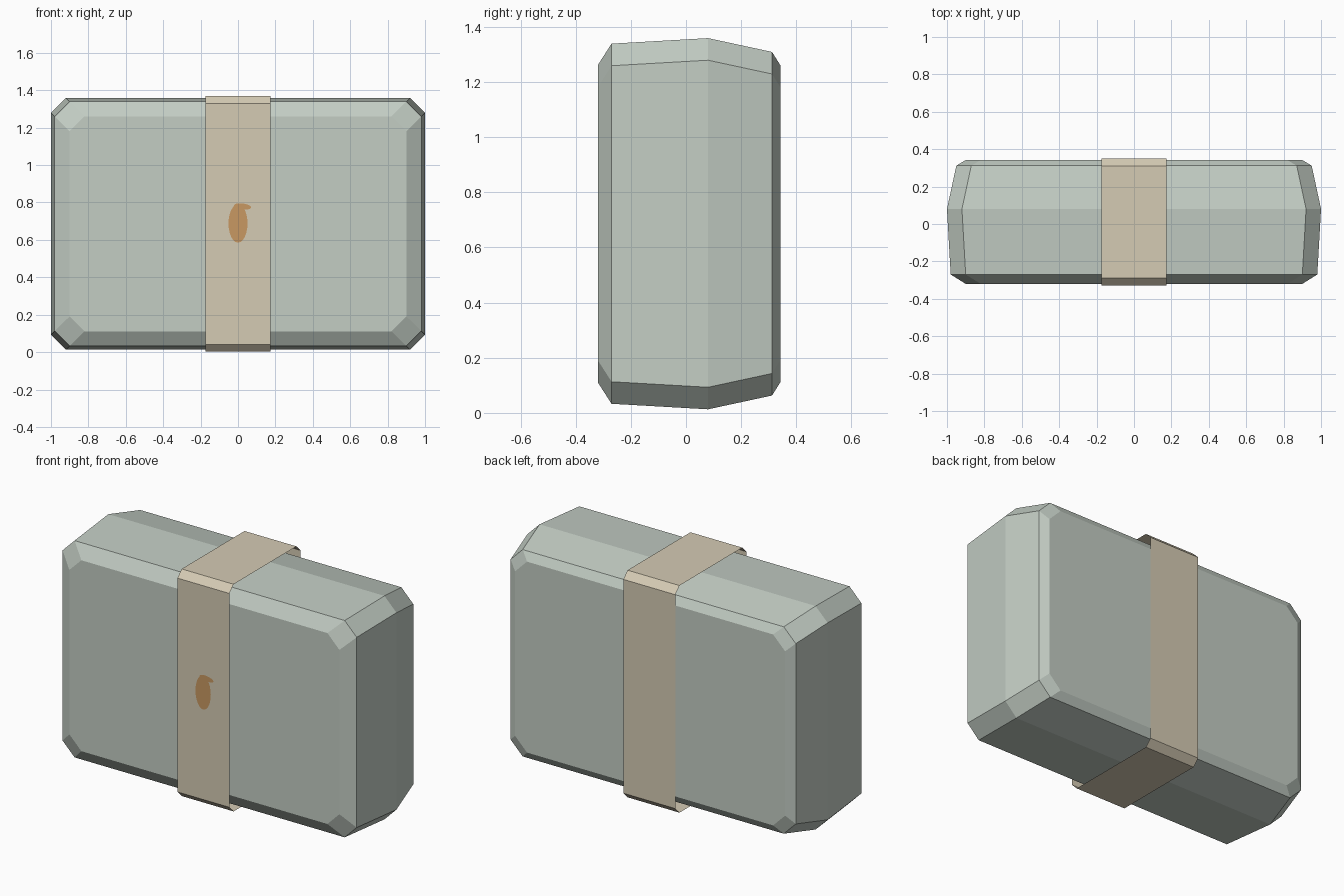
import bpy
import math

cube = bpy.data.objects.get("Cube")
if cube:
    bpy.data.objects.remove(cube, do_unlink=True)

MID_Z = 0.686


def material(name, rgb):
    mat = bpy.data.materials.new(name)
    mat.use_nodes = True
    mat.diffuse_color = (*rgb, 1)
    mat.node_tree.nodes["Principled BSDF"].inputs["Base Color"].default_value = (*rgb, 1)
    return mat


def add_mesh(name, verts, faces, mat):
    mesh = bpy.data.meshes.new(name)
    mesh.from_pydata(verts, [], faces)
    mesh.materials.append(mat)
    mesh.update()
    obj = bpy.data.objects.new(name, mesh)
    bpy.context.collection.objects.link(obj)
    return obj


def octagon(a0, a1, b0, b1, cut):
    """Rectangle with its four corners cut off, counter-clockwise."""
    return [(a0 + cut, b0), (a1 - cut, b0), (a1, b0 + cut), (a1, b1 - cut),
            (a1 - cut, b1), (a0 + cut, b1), (a0, b1 - cut), (a0, b0 + cut)]


def loft(name, rings, mat, caps):
    n = len(rings[0])
    verts = [v for ring in rings for v in ring]
    faces = []
    for r in range(len(rings) - 1):
        for i in range(n):
            j = (i + 1) % n
            faces.append((r * n + i, r * n + n + i, r * n + n + j, r * n + j))
    if caps:
        last = len(verts) - n
        faces.append(tuple(range(n)))
        faces.append(tuple(last + i for i in reversed(range(n))))
    return add_mesh(name, verts, faces, mat)


def disc(name, x, z, rx, rz, tilt, y, mat, sides=24):
    """Flat painted oval facing the front."""
    c, s = math.cos(tilt), math.sin(tilt)
    verts = []
    for i in range(sides):
        t = math.tau * i / sides
        u, v = rx * math.cos(t), rz * math.sin(t)
        verts.append((x + u * c - v * s, y, z + u * s + v * c))
    return add_mesh(name, verts, [tuple(range(sides))], mat)


sage = material("pale sage", (0.546, 0.610, 0.552))
paper = material("cream paper", (0.665, 0.597, 0.456))
brown = material("warm brown", (0.578, 0.314, 0.122))

# Box body: cut-corner outlines from front to back (y, half width, half height)
sections = [(-0.32, 0.90, 0.575), (-0.27, 0.98, 0.653), (0.08, 1.0, 0.673),
            (0.312, 0.95, 0.623), (0.342, 0.90, 0.575)]
rings = [[(x, y, z) for x, z in octagon(-w, w, MID_Z - h, MID_Z + h, 0.08)]
         for y, w, h in sections]
loft("box_body", rings, sage, True)

# Paper sleeve: thin open band around the middle
outline = octagon(-0.329, 0.349, 0.002, 1.37, 0.04)
loft("paper_band", [[(x, y, z) for y, z in outline] for x in (0.173, -0.173)][::-1],
     paper, False)

# Painted fruit and its leaf on the front of the band
disc("painted_fruit", 0.0, 0.688, 0.051, 0.103, 0.0, -0.332, brown)
disc("painted_leaf", 0.024, 0.779, 0.046, 0.016, -0.12, -0.334, brown)
